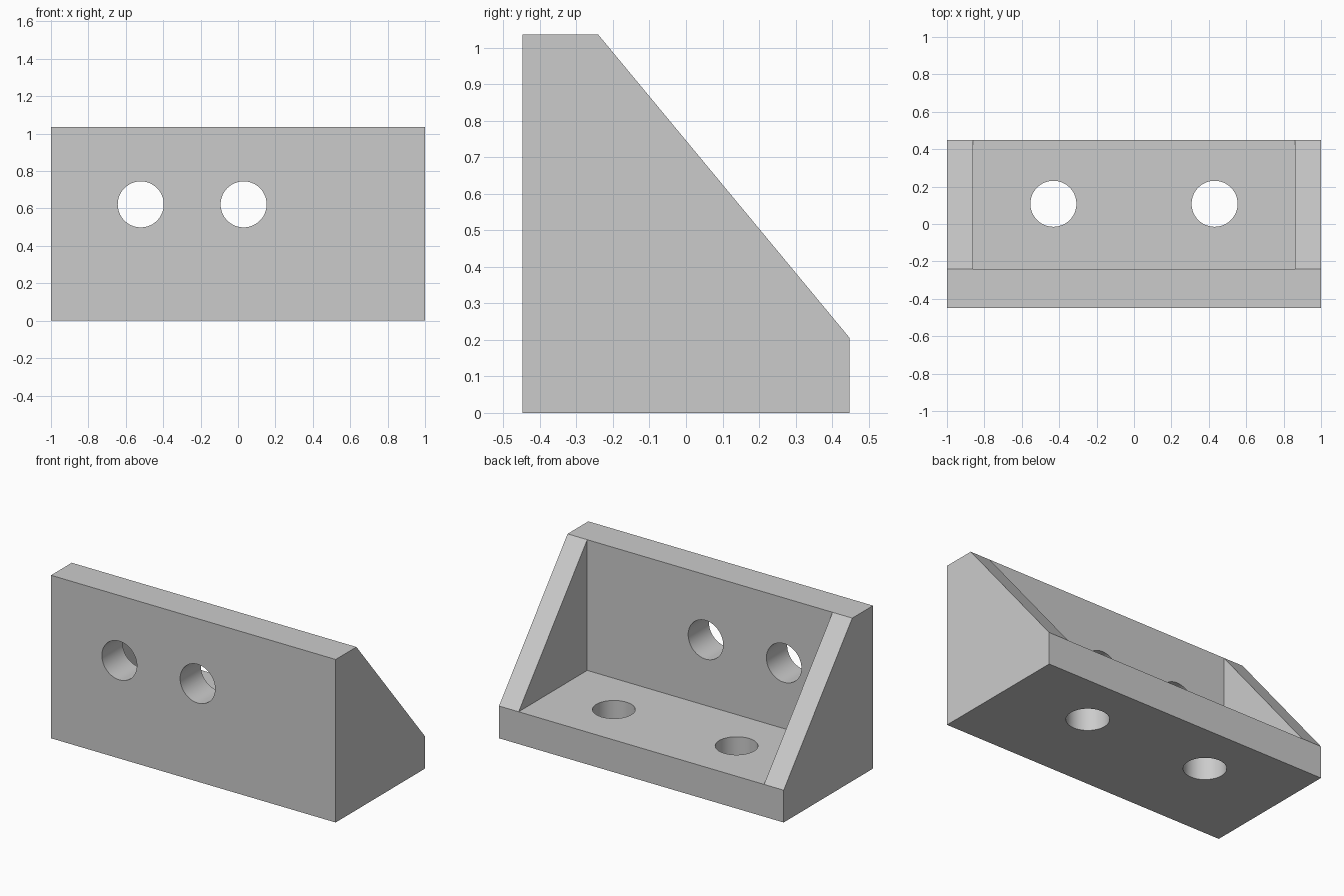
import bpy
import bmesh
import math
from mathutils import Matrix, Vector

if "Cube" in bpy.data.objects:
    bpy.data.objects.remove(bpy.data.objects["Cube"], do_unlink=True)

# Overall sizes
HALF_W, HALF_D, HEIGHT = 1.0, 0.448, 1.035
PLATE_BACK, BASE_TOP, RIB_INNER = -0.24, 0.205, 0.862
HOLE_R = 0.123

grey = bpy.data.materials.new("plain_grey")
grey.use_nodes = True
colour = (0.6, 0.6, 0.6, 1.0)
grey.diffuse_color = colour
grey.node_tree.nodes["Principled BSDF"].inputs["Base Color"].default_value = colour


def add_object(name, bm):
    bmesh.ops.recalc_face_normals(bm, faces=bm.faces)
    mesh = bpy.data.meshes.new(name)
    bm.to_mesh(mesh)
    bm.free()
    mesh.materials.append(grey)
    obj = bpy.data.objects.new(name, mesh)
    bpy.context.collection.objects.link(obj)
    return obj


def extrude_profile(name, profile, half_width):
    """Extrude a (y, z) side profile symmetrically along x."""
    bm = bmesh.new()
    face = bm.faces.new([bm.verts.new((-half_width, y, z)) for y, z in profile])
    out = bmesh.ops.extrude_face_region(bm, geom=[face])
    moved = [v for v in out["geom"] if isinstance(v, bmesh.types.BMVert)]
    bmesh.ops.translate(bm, verts=moved, vec=(2 * half_width, 0, 0))
    return add_object(name, bm)


def hole_cutter(name, centre, axis):
    bm = bmesh.new()
    turn = Vector((0, 0, 1)).rotation_difference(Vector(axis)).to_matrix().to_4x4()
    bmesh.ops.create_cone(bm, cap_ends=True, segments=64, radius1=HOLE_R,
                          radius2=HOLE_R, depth=0.4,
                          matrix=Matrix.Translation(centre) @ turn)
    return add_object(name, bm)


# Solid wedge with the full side outline
bracket = extrude_profile("corner_bracket", [
    (-HALF_D, 0), (HALF_D, 0), (HALF_D, BASE_TOP),
    (PLATE_BACK, HEIGHT), (-HALF_D, HEIGHT)], HALF_W)

# Pocket between the two side ribs
cutters = [extrude_profile("pocket_cutter", [
    (PLATE_BACK, BASE_TOP), (1, BASE_TOP), (1, 1.5), (PLATE_BACK, 1.5)], RIB_INNER)]

# Screw holes through the upright plate and the base
plate_mid = (PLATE_BACK - HALF_D) / 2
for x in (-0.52, 0.03):
    cutters.append(hole_cutter("plate_hole_cutter", (x, plate_mid, 0.622), (0, 1, 0)))
for x in (-0.431, 0.431):
    cutters.append(hole_cutter("base_hole_cutter", (x, 0.108, BASE_TOP / 2), (0, 0, 1)))

bpy.ops.object.select_all(action="DESELECT")
bracket.select_set(True)
bpy.context.view_layer.objects.active = bracket
for cutter in cutters:
    cutter.hide_render = True
    cut = bracket.modifiers.new(cutter.name, "BOOLEAN")
    cut.operation = "DIFFERENCE"
    cut.solver = "EXACT"
    cut.object = cutter
    bpy.ops.object.modifier_apply(modifier=cut.name)
    bpy.data.objects.remove(cutter, do_unlink=True)

# Smooth hole walls, crisp edges elsewhere
bpy.ops.object.shade_smooth_by_angle(angle=math.radians(30))
